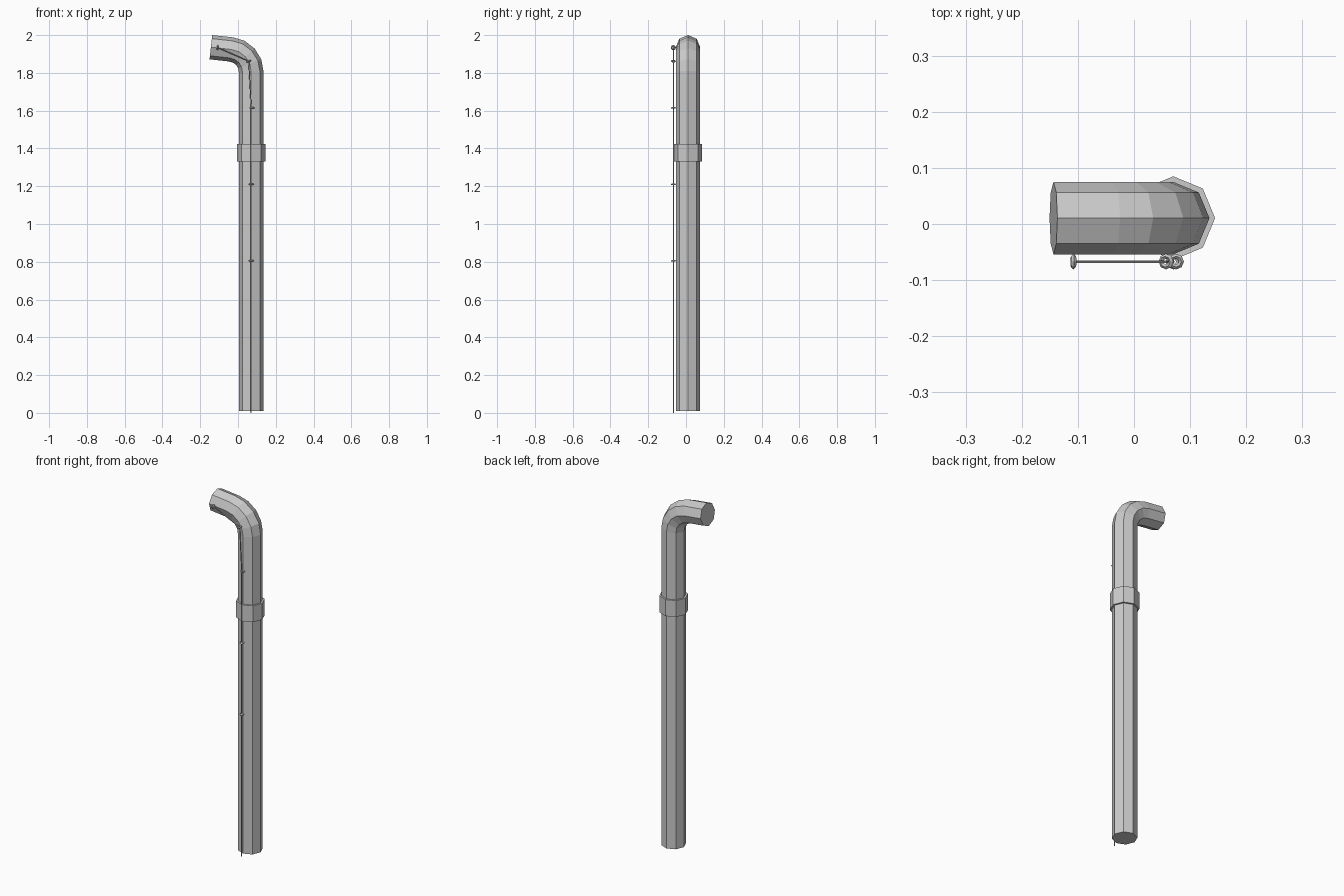
import bpy, bmesh, math
from mathutils import Vector, Matrix

if "Cube" in bpy.data.objects:
    bpy.data.objects.remove(bpy.data.objects["Cube"])

PIPE_X, PIPE_Y, PIPE_R = 0.07, 0.0105, 0.0645
CABLE_Y = -0.067


def sweep(name, path, y, radius, sides):
    """Sweep a polygon along an (x, z) path lying in a plane of constant y."""
    bm = bmesh.new()
    pts = [Vector((x, y, z)) for x, z in path]
    rings = []
    for i, p in enumerate(pts):
        before = (p - pts[i - 1]).normalized() if i > 0 else None
        after = (pts[i + 1] - p).normalized() if i < len(pts) - 1 else None
        t = ((before or after) + (after or before)).normalized()
        mitre = 1 / t.dot(before or after)
        n = Vector((t.z, 0, -t.x)) * mitre
        ring = []
        for k in range(sides):
            a = 2 * math.pi * k / sides
            ring.append(bm.verts.new(p + radius * (math.cos(a) * n + math.sin(a) * Vector((0, 1, 0)))))
        rings.append(ring)
    for r0, r1 in zip(rings, rings[1:]):
        for k in range(sides):
            j = (k + 1) % sides
            bm.faces.new((r0[k], r0[j], r1[j], r1[k]))
    bm.faces.new(rings[0][::-1])
    bm.faces.new(rings[-1])
    bmesh.ops.recalc_face_normals(bm, faces=bm.faces)
    mesh = bpy.data.meshes.new(name)
    bm.to_mesh(mesh)
    bm.free()
    obj = bpy.data.objects.new(name, mesh)
    bpy.context.collection.objects.link(obj)
    return obj


# Octagonal pole with a rounded bend and a slightly rising spout
bend_r, bend_z, steps, turn = 0.12, 1.805, 4, math.radians(84)
path = [(PIPE_X, 0.01)]
for i in range(steps + 1):
    a = turn * i / steps
    path.append((PIPE_X - bend_r + bend_r * math.cos(a), bend_z + bend_r * math.sin(a)))
path.append((-0.1435, 1.936))
sweep("bent_pole", path, PIPE_Y, PIPE_R, 8)

# Collar around the joint
sweep("collar", [(PIPE_X, 1.331), (PIPE_X, 1.424)], PIPE_Y, 0.0745, 8)

# Thin cable running up the front
sweep("cable", [(0.07, 0.0), (0.07, 1.615), (0.057, 1.862), (-0.108, 1.934)], CABLE_Y, 0.0025, 6)

# Guide rings: x, z, and direction of the cable through each ring
guides = [
    (0.07, 0.805, (0, 0, 1)),
    (0.07, 1.21, (0, 0, 1)),
    (0.075, 1.615, (0, 0, 1)),
    (0.057, 1.862, (-0.35, 0, 0.94)),
    (-0.108, 1.934, (-1, 0, 0.1)),
]
for i, (x, z, axis) in enumerate(guides):
    bpy.ops.mesh.primitive_torus_add(
        major_segments=8, minor_segments=4, major_radius=0.0095, minor_radius=0.0045,
        location=(x, CABLE_Y, z),
        rotation=Vector(axis).to_track_quat('Z', 'Y').to_euler())
    bpy.context.object.name = f"guide_ring_{i + 1}"
